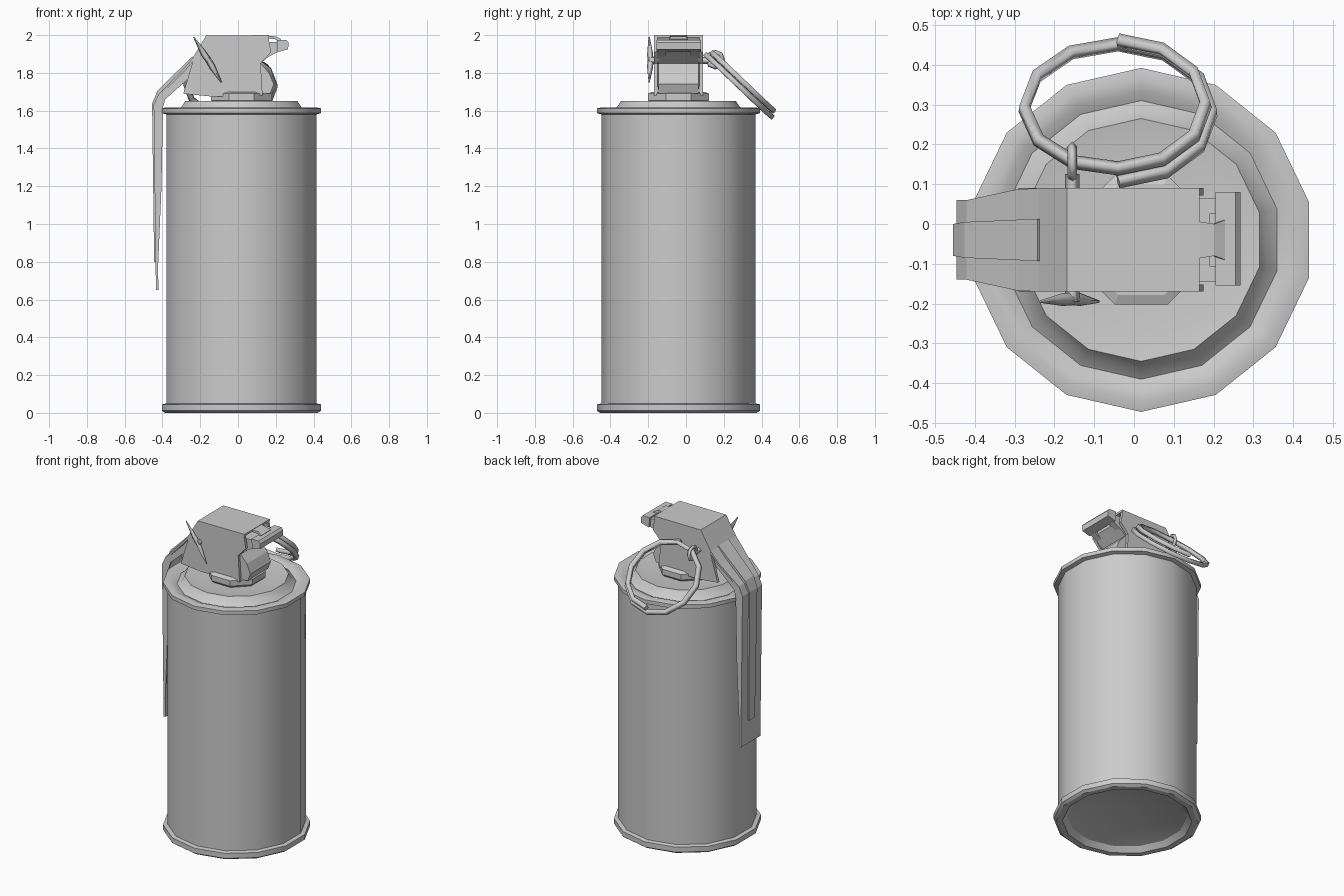
import bpy, bmesh, math
from mathutils import Vector

if "Cube" in bpy.data.objects:
    bpy.data.objects.remove(bpy.data.objects["Cube"])

CX, CY = 0.018, -0.04      # axis of the can
SIDES = 14


def add_object(name, bm, smooth=False):
    bmesh.ops.recalc_face_normals(bm, faces=bm.faces)
    me = bpy.data.meshes.new(name)
    bm.to_mesh(me)
    bm.free()
    ob = bpy.data.objects.new(name, me)
    bpy.context.collection.objects.link(ob)
    if smooth:
        bpy.ops.object.select_all(action='DESELECT')
        ob.select_set(True)
        bpy.context.view_layer.objects.active = ob
        bpy.ops.object.shade_smooth_by_angle(angle=math.radians(32))
    return ob


def lathe(name, profile, sides, smooth=True):
    """Turn an (r, z) profile about the can axis; r = 0 closes to a point."""
    bm = bmesh.new()
    rings = []
    for r, z in profile:
        n = sides if r > 0 else 1
        rings.append([bm.verts.new((CX + r * math.cos(2 * math.pi * (i + .5) / sides),
                                    CY + r * math.sin(2 * math.pi * (i + .5) / sides), z))
                      for i in range(n)])
    for a, b in zip(rings, rings[1:]):
        for i in range(sides):
            j = (i + 1) % sides
            quad = [a[i % len(a)], a[j % len(a)], b[j % len(b)], b[i % len(b)]]
            bm.faces.new(list(dict.fromkeys(quad)))
    return add_object(name, bm, smooth)


def prism(name, outline, y0, y1):
    """Extrude an (x, z) outline from y0 to y1."""
    bm = bmesh.new()
    f = bm.faces.new([bm.verts.new((x, y0, z)) for x, z in outline])
    ext = bmesh.ops.extrude_face_region(bm, geom=[f])['geom']
    moved = [v for v in ext if isinstance(v, bmesh.types.BMVert)]
    bmesh.ops.translate(bm, verts=moved, vec=(0, y1 - y0, 0))
    if f.is_valid and len(bm.faces) == len(outline) + 1:
        bm.faces.new([v for v in bm.verts if v not in moved])
    return add_object(name, bm)


def strip(name, path, thickness):
    """Bent sheet following (x, z, half width) points."""
    bm = bmesh.new()
    rows = [[bm.verts.new((x, CY + s * w, z)) for s in (-1, 1)] for x, z, w in path]
    for a, b in zip(rows, rows[1:]):
        bm.faces.new((a[0], a[1], b[1], b[0]))
    ob = add_object(name, bm)
    mod = ob.modifiers.new("thickness", 'SOLIDIFY')
    mod.thickness = thickness
    mod.offset = 0
    return ob


def wire(name, points, radius, cyclic=False, radii=None):
    """Four-sided bar along a path."""
    cu = bpy.data.curves.new(name, 'CURVE')
    cu.dimensions = '3D'
    cu.bevel_depth = radius
    cu.bevel_resolution = 0
    cu.use_fill_caps = True
    sp = cu.splines.new('POLY')
    sp.points.add(len(points) - 1)
    for i, (p, q) in enumerate(zip(sp.points, points)):
        p.co = (*q, 1)
        p.radius = radii[i] if radii else 1
    sp.use_cyclic_u = cyclic
    ob = bpy.data.objects.new(name, cu)
    bpy.context.collection.objects.link(ob)
    return ob


# Can: hollowed base, rolled rims, straight wall, raised lid
lathe("can_body", [
    (0, 0.07), (0.22, 0.06), (0.35, 0.03), (0.38, 0.0), (0.415, 0.0),
    (0.432, 0.012), (0.432, 0.045), (0.407, 0.05),
    (0.407, 1.58), (0.432, 1.587), (0.432, 1.612), (0.405, 1.618),
    (0.375, 1.612), (0.35, 1.60), (0.325, 1.62), (0.305, 1.65),
    (0.24, 1.64), (0, 1.64)], SIDES)

# Fuse collar and column
lathe("fuse_collar", [(0, 1.63), (0.15, 1.63), (0.175, 1.655), (0.175, 1.69),
                      (0.15, 1.70), (0, 1.70)], 8, False)
prism("fuse_column", [(-0.12, 1.69), (0.17, 1.69), (0.19, 1.74), (0.165, 1.80),
                      (0.12, 1.85), (0.19, 1.91), (0.19, 1.96), (-0.15, 1.97)],
      -0.145, 0.065)

# Hinge crossbar with the lever tab hooked over it
prism("hinge_bar", [(0.205, 1.975), (0.255, 1.975), (0.268, 1.96), (0.265, 1.925),
                    (0.21, 1.91)], -0.155, 0.08)
for label, y0, y1 in (("left", -0.145, -0.105), ("right", 0.025, 0.065)):
    prism("hinge_arm_" + label, [(0.13, 1.96), (0.22, 1.965), (0.22, 1.915), (0.13, 1.87)],
          y0, y1)
strip("lever_tab", [(0.14, 1.992, 0.05), (0.20, 1.985, 0.04), (0.225, 1.972, 0.05)], 0.015)

# Safety lever: bent sheet, pressed rib and side flanges
strip("lever_plate", [(0.165, 1.993, 0.13), (-0.165, 1.993, 0.13), (-0.235, 1.875, 0.13),
                      (-0.29, 1.81, 0.127), (-0.415, 1.685, 0.10), (-0.44, 1.63, 0.10),
                      (-0.428, 0.65, 0.10)], 0.013)
strip("lever_rib", [(-0.235, 1.88, 0.053), (-0.418, 1.70, 0.045), (-0.445, 1.635, 0.04),
                    (-0.434, 0.80, 0.03)], 0.02)
for label, s in (("front", -1), ("back", 1)):
    y = CY + s * 0.13
    prism("head_flange_" + label,
          [(-0.165, 1.995), (0.16, 1.995), (0.175, 1.91), (0.12, 1.85), (0.13, 1.68),
           (-0.14, 1.675), (-0.29, 1.69), (-0.235, 1.875)], y, y - s * 0.018)
    y = CY + s * 0.10
    prism("lever_flange_" + label,
          [(-0.235, 1.875), (-0.415, 1.685), (-0.44, 1.63), (-0.428, 0.66),
           (-0.405, 1.2), (-0.397, 1.62), (-0.385, 1.66), (-0.25, 1.78)], y, y - s * 0.012)

# Safety pin: shank, two spread legs and an eyelet
PX, PZ = -0.155, 1.865
wire("pin_shank", [(PX, -0.195, PZ), (PX, 0.125, PZ)], 0.018)
wire("pin_leg_upper", [(PX, -0.188, PZ), (-0.18, -0.19, 1.90), (-0.235, -0.195, 1.99)],
     0.016, radii=[1, 1, 0.2])
wire("pin_leg_lower", [(PX, -0.188, PZ), (-0.135, -0.19, 1.83), (-0.088, -0.195, 1.75)],
     0.016, radii=[1, 1, 0.2])
wire("pin_eyelet", [(PX, 0.155 + 0.04 * math.cos(a), PZ + 0.005 + 0.04 * math.sin(a))
                    for a in (i * math.pi / 4 for i in range(8))], 0.012, cyclic=True)

# Split pull ring: one and a half turns, hanging at 45 degrees
u, v = Vector((1, 0, 0)), Vector((0, 1, -1)).normalized()
n = u.cross(v)
pts = []
for i in range(19):
    a = 2 * math.pi * i / 12 - math.pi / 2
    r = 0.236 - 0.016 * max(0, min(1, (i - 9) / 3))
    pts.append(Vector((-0.04, 0.29, 1.742)) + r * (u * math.cos(a) + v * math.sin(a))
               + n * (i / 18 - 0.5) * 0.045)
wire("pull_ring", pts, 0.018)
